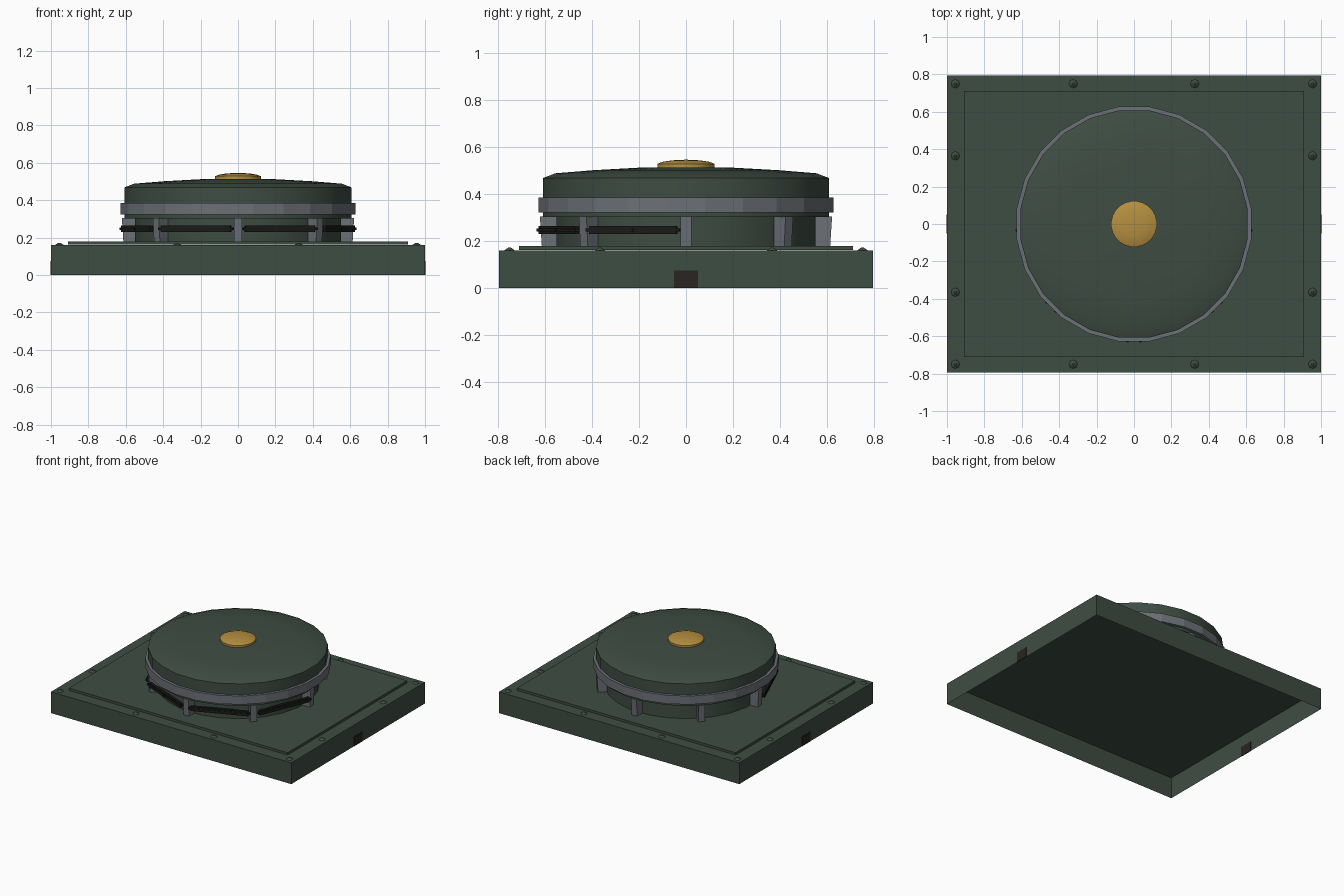
import bpy, bmesh, math
from mathutils import Matrix, Vector

if "Cube" in bpy.data.objects:
    bpy.data.objects.remove(bpy.data.objects["Cube"])


def material(name, rgb):
    m = bpy.data.materials.new(name)
    m.diffuse_color = (*rgb, 1)
    m.use_nodes = True
    m.node_tree.nodes["Principled BSDF"].inputs["Base Color"].default_value = m.diffuse_color
    return m


GREEN = material("dark_green", (0.048, 0.074, 0.055))
GREY = material("steel_grey", (0.150, 0.162, 0.182))
GOLD = material("brass", (0.46, 0.275, 0.05))
BLACK = material("black", (0.010, 0.010, 0.009))
SOOT = material("soot_brown", (0.021, 0.018, 0.016))


def finish(name, bm, mat, smooth=None):
    bmesh.ops.recalc_face_normals(bm, faces=bm.faces)
    me = bpy.data.meshes.new(name)
    bm.to_mesh(me)
    bm.free()
    me.materials.append(mat)
    ob = bpy.data.objects.new(name, me)
    bpy.context.collection.objects.link(ob)
    if smooth:
        bpy.ops.object.select_all(action='DESELECT')
        ob.select_set(True)
        bpy.context.view_layer.objects.active = ob
        bpy.ops.object.shade_smooth_by_angle(angle=math.radians(smooth))
    return ob


def add_box(bm, size, loc, angle=0):
    mat = (Matrix.Rotation(angle, 4, 'Z') @ Matrix.Translation(loc)
           @ Matrix.Diagonal((*size, 1)))
    return bmesh.ops.create_cube(bm, size=1, matrix=mat)["verts"]


def lathe(name, profile, mat, n=24, smooth=None):
    """Revolve (radius, z) points; a half-step turn puts flats on the axes."""
    bm = bmesh.new()
    rings = []
    for r, z in profile:
        if r == 0:
            rings.append([bm.verts.new((0, 0, z))])
            continue
        angles = [2 * math.pi * (i + 0.5) / n for i in range(n)]
        rings.append([bm.verts.new((r * math.cos(a), r * math.sin(a), z)) for a in angles])
    for a, b in zip(rings, rings[1:]):
        for i in range(n):
            j = (i + 1) % n
            quad = [a[i % len(a)], a[j % len(a)], b[j % len(b)], b[i % len(b)]]
            bm.faces.new(list(dict.fromkeys(quad)))
    return finish(name, bm, mat, smooth)


# Base: a thin shell, open underneath
bm = bmesh.new()
add_box(bm, (2, 1.59, 0.16), (0, 0, 0.08))
bmesh.ops.recalc_face_normals(bm, faces=bm.faces)
bmesh.ops.delete(bm, geom=[f for f in bm.faces if f.normal.z < -0.5], context='FACES_ONLY')
me_base = finish("base", bm, GREEN)

# Raised plate on the base
bm = bmesh.new()
add_box(bm, (1.82, 1.42, 0.018), (0, 0, 0.171))
finish("deck_plate", bm, GREEN)

# Rivets round the edge of the base
bm = bmesh.new()
spots = [(x, y) for x in (-0.955, -0.325, 0.325, 0.955) for y in (-0.75, 0.75)]
spots += [(x, y) for x in (-0.955, 0.955) for y in (-0.365, 0.365)]
for x, y in spots:
    bmesh.ops.create_cone(bm, cap_ends=False, segments=8, radius1=0.023, radius2=0.006,
                          depth=0.012, matrix=Matrix.Translation((x, y, 0.166)))
bmesh.ops.holes_fill(bm, edges=[e for e in bm.edges if e.is_boundary and e.verts[0].co.z > 0.17])
finish("rivets", bm, GREEN)

# Drain openings low on both short sides
bm = bmesh.new()
for s in (-1, 1):
    add_box(bm, (0.006, 0.10, 0.073), (s, 0, 0.0375))
finish("drain_openings", bm, SOOT)

# Drum, cap, band and top button
lathe("drum", [(0.555, 0.18), (0.555, 0.31)], GREEN, smooth=30)
lathe("cap", [(0, 0.303), (0.613, 0.303), (0.613, 0.468), (0.56, 0.488), (0.40, 0.501),
              (0.20, 0.512), (0, 0.516)], GREEN, smooth=20)
lathe("band", [(0.605, 0.322), (0.633, 0.322), (0.633, 0.386), (0.605, 0.386)], GREY, smooth=10)
lathe("top_button", [(0.123, 0.51), (0.123, 0.528), (0.10, 0.537), (0.06, 0.543), (0, 0.546)],
      GOLD, smooth=25)

# Eight posts, leaning out slightly towards the top
bm = bmesh.new()
for i in range(8):
    a = i * math.pi / 4
    out = Vector((math.cos(a), math.sin(a), 0))
    for v in add_box(bm, (0.07, 0.045, 0.125), (0.578, 0, 0.2425), a):
        if v.co.z > 0.25 and v.co.dot(out) > 0.58:
            v.co += out * 0.008
finish("posts", bm, GREY)

# Four vision slits between the front posts, each with a thin middle slat and a stud
slits, slats = bmesh.new(), bmesh.new()
for i in range(4):
    a = math.pi + (i + 0.5) * math.pi / 4
    add_box(slits, (0.02, 0.40, 0.034), (0.585, 0, 0.247), a)
    add_box(slats, (0.026, 0.43, 0.012), (0.585, 0, 0.247), a)
    add_box(slats, (0.03, 0.012, 0.012), (0.586, 0, 0.247), a)
finish("vision_slits", slits, BLACK)
finish("slit_slats", slats, BLACK)
